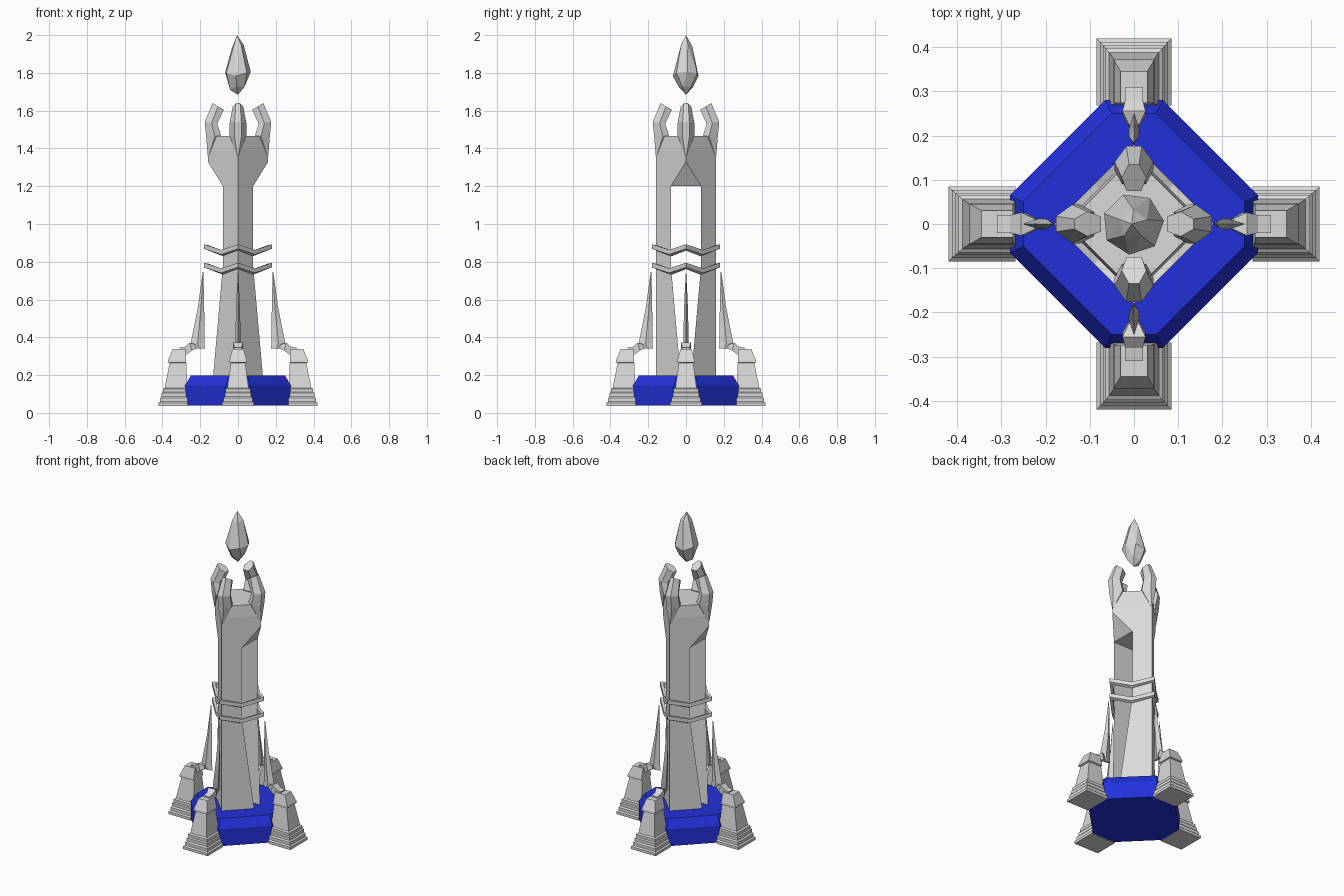
import bpy, bmesh, math
from mathutils import Matrix, Vector

cube = bpy.data.objects.get("Cube")
if cube:
    bpy.data.objects.remove(cube, do_unlink=True)


def material(name, rgb):
    m = bpy.data.materials.new(name)
    m.use_nodes = True
    m.diffuse_color = (*rgb, 1)
    m.node_tree.nodes["Principled BSDF"].inputs["Base Color"].default_value = (*rgb, 1)
    return m


STONE = material("pale_stone", (0.7, 0.7, 0.7))
BLUE = material("royal_blue", (0.016, 0.03, 0.7))


def finish(bm, name, mat, turn=0):
    bmesh.ops.rotate(bm, verts=bm.verts, matrix=Matrix.Rotation(turn, 3, 'Z'))
    bmesh.ops.recalc_face_normals(bm, faces=bm.faces)
    mesh = bpy.data.meshes.new(name)
    bm.to_mesh(mesh)
    bm.free()
    mesh.materials.append(mat)
    ob = bpy.data.objects.new(name, mesh)
    bpy.context.collection.objects.link(ob)
    return ob


def loft(name, rings, mat=STONE, turn=0, closed=False):
    """Skin a stack of equal-sized rings; closed joins the last to the first."""
    bm = bmesh.new()
    rows = [[bm.verts.new(p) for p in ring] for ring in rings]
    pairs = list(zip(rows, rows[1:]))
    if closed:
        pairs.append((rows[-1], rows[0]))
    else:
        bm.faces.new(rows[0])
        bm.faces.new(rows[-1])
    n = len(rows[0])
    for a, b in pairs:
        for i in range(n):
            j = (i + 1) % n
            bm.faces.new((a[i], a[j], b[j], b[i]))
    return finish(bm, name, mat, turn)


def hull(name, points, mat=STONE):
    bm = bmesh.new()
    for p in points:
        bm.verts.new(p)
    bmesh.ops.convex_hull(bm, input=bm.verts)
    bmesh.ops.dissolve_limit(bm, angle_limit=0.02, verts=bm.verts, edges=bm.edges)
    return finish(bm, name, mat)


# Blue plinth: long-diagonal octagon with a chamfered top
def octagon(r, c, z):
    corners = [(r, -c), (r, c), (c, r), (-c, r), (-r, c), (-r, -c), (-c, -r), (c, -r)]
    return [(x, y, z) for x, y in corners]


loft("plinth", [octagon(0.27, 0.075, 0.04), octagon(0.28, 0.065, 0.145),
                octagon(0.25, 0.05, 0.197)], BLUE)

# Twin triangular pillars, flared at the foot
R = 0.16
for side, turn in (("front", 0), ("back", math.pi)):
    loft("pillar_" + side,
         [[(0, -R, z), (w, w - R, z), (-w, w - R, z)]
          for w, z in ((0.132, 0.19), (0.08, 0.78), (0.08, 1.2))], turn=turn)

# Tower head: spreads from the pillars into a full diamond
head = [(x, y, 1.2) for x in (-R / 2, R / 2) for y in (-R / 2, R / 2)]
head += [(0, -R, 1.2), (0, R, 1.2)]
for r, z in ((R, 1.33), (R, 1.39), (0.152, 1.465)):
    head += [(r, 0, z), (-r, 0, z), (0, r, z), (0, -r, z)]
hull("tower_head", head)

# Two diamond bands whose corners lift
for name, top in (("upper_band", 0.893), ("lower_band", 0.795)):
    sections = []
    for i in range(8):
        a = i * math.pi / 4
        mid = i % 2
        k = math.sqrt(0.5) if mid else 1
        z = top - 0.03 * mid
        d = Vector((math.cos(a), math.sin(a), 0)) * k
        sections.append([d * r + Vector((0, 0, h)) for r, h in
                         ((0.18, z), (0.18, z - 0.024), (0.155, z - 0.034), (0.155, z - 0.006))])
    loft(name, sections, closed=True)


def slab(inner, outer, w, z):
    return [(inner, -w, z), (outer, -w, z), (outer, w, z), (inner, w, z)]


# Four identical sides: stepped pier, arm, fin and crown claw
PIER = [(0.085, 0.42, 0.037), (0.085, 0.42, 0.053), (0.077, 0.412, 0.06),
        (0.077, 0.412, 0.078), (0.07, 0.404, 0.086), (0.07, 0.404, 0.104),
        (0.065, 0.398, 0.11), (0.065, 0.398, 0.127), (0.056, 0.388, 0.133),
        (0.038, 0.362, 0.265), (0.046, 0.372, 0.268), (0.045, 0.37, 0.28),
        (0.03, 0.345, 0.338)]
FIN = [(0.175, 0.235, 0.34, 0.01), (0.178, 0.25, 0.37, 0.012), (0.178, 0.228, 0.48, 0.012),
       (0.179, 0.212, 0.56, 0.01), (0.181, 0.2, 0.65, 0.006), (0.183, 0.187, 0.745, 0.001)]
# claw rows: outer radius, wing radius, inner radius, half width, outer z, inner z
CLAW = [(0.16, 0.155, 0.15, 0.006, 1.36, 1.36), (0.168, 0.122, 0.09, 0.044, 1.46, 1.47),
        (0.176, 0.14, 0.11, 0.044, 1.54, 1.53), (0.135, 0.105, 0.075, 0.028, 1.64, 1.605)]

for i, side in enumerate(("left", "back", "right", "front")):
    turn = i * math.pi / 2
    loft("pier_" + side, [slab(0.268 if z < 0.26 else 0.274, out, w, z)
                          for w, out, z in PIER], turn=turn)
    # Bent arm joining pier to fin
    arm = [((0.31, 0.305), (0.31, 0.345)), ((0.27, 0.31), (0.28, 0.35)),
           ((0.245, 0.33), (0.255, 0.372)), ((0.22, 0.34), (0.225, 0.362))]
    loft("arm_" + side, [[(lo[0], -w, lo[1]), (lo[0], w, lo[1]), (hi[0], w, hi[1]), (hi[0], -w, hi[1])]
                         for (lo, hi), w in zip(arm, (0.02, 0.02, 0.026, 0.012))], turn=turn)
    # Thin lens-shaped fin
    loft("fin_" + side, [[(a, 0, z), ((a + b) / 2, -w, z), (b, 0, z), ((a + b) / 2, w, z)]
                         for a, b, z, w in FIN], turn=turn)
    # Claw hugging the head's corner
    rings = []
    for ro, rw, ri, w, zo, zi in CLAW:
        zw = (zo + zi) / 2
        rings.append([(ro, -w * 0.4, zo), (ro, w * 0.4, zo), (rw, w, zw),
                      (ri, w * 0.6, zi), (ri, -w * 0.6, zi), (rw, -w, zw)])
    loft("claw_" + side, rings, turn=turn)

# Floating faceted crystal
points = [(-0.005, 0, 2.0), (0, 0, 1.685)]
for r, z, n, twist in ((0.033, 1.94, 5, 0.3), (0.07, 1.795, 7, 0.1), (0.04, 1.72, 5, 0.8)):
    for i in range(n):
        a = twist + i * math.tau / n
        points.append((r * math.cos(a) - 0.002, r * math.sin(a), z + 0.012 * math.sin(2 * i + 1)))
hull("crystal", points)
